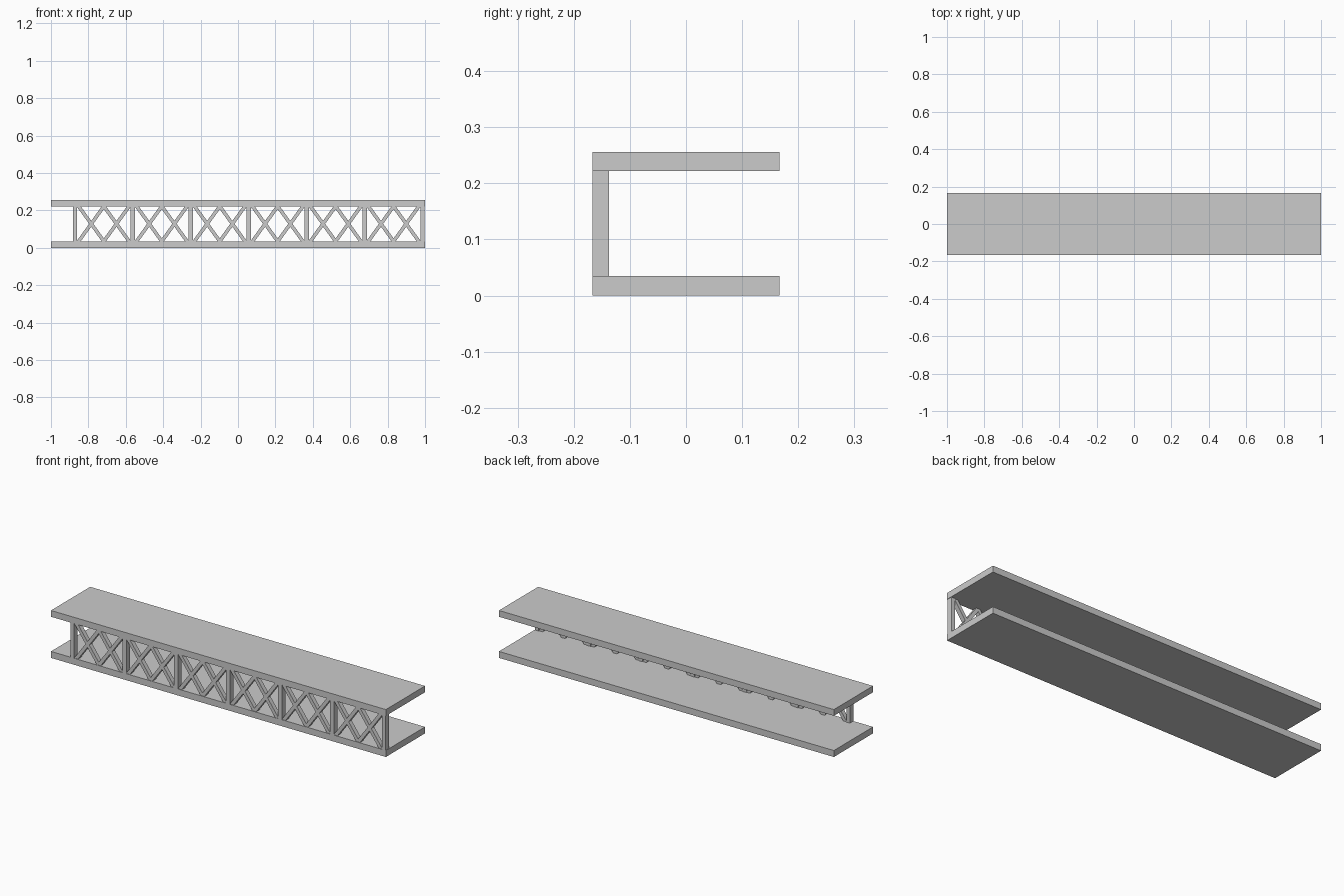
import bpy, bmesh

if "Cube" in bpy.data.objects:
    bpy.data.objects.remove(bpy.data.objects["Cube"])

FRONT, BACK = -0.167, -0.137      # depth range of the lattice side
Z0, Z1 = 0.035, 0.222             # gap between the two decks


def prism(name, profile, y0, y1):
    """Extrude an x-z outline from y0 to y1."""
    bm = bmesh.new()
    face = bm.faces.new([bm.verts.new((x, y0, z)) for x, z in profile])
    new = bmesh.ops.extrude_face_region(bm, geom=[face])["geom"]
    verts = [v for v in new if isinstance(v, bmesh.types.BMVert)]
    bmesh.ops.translate(bm, verts=verts, vec=(0, y1 - y0, 0))
    bmesh.ops.recalc_face_normals(bm, faces=bm.faces)
    mesh = bpy.data.meshes.new(name)
    bm.to_mesh(mesh)
    bm.free()
    obj = bpy.data.objects.new(name, mesh)
    bpy.context.collection.objects.link(obj)
    return obj


def slab(name, x0, x1, z0, z1, y0, y1):
    return prism(name, [(x0, z0), (x1, z0), (x1, z1), (x0, z1)], y0, y1)


def brace(name, xa, xb, w=0.023):
    """Slanted bar from xa at the bottom deck to xb at the top deck."""
    h = w / 2
    return prism(name, [(xa - h, Z0), (xa + h, Z0), (xb + h, Z1), (xb - h, Z1)],
                 FRONT + 0.003, BACK - 0.003)


# Lower and upper decks
slab("lower_deck", -1, 1, 0, Z0, -0.167, 0.167)
slab("upper_deck", -1, 1, Z1, 0.256, -0.167, 0.167)

# Upright posts
start, pitch, bays = -0.872, 0.3098, 6
for i in range(bays + 1):
    x = start + i * pitch
    half = 0.0105 if i in (0, bays) else 0.012
    slab(f"post_{i}", x - half, x + half, Z0, Z1, FRONT, BACK)

# Two crossed braces side by side in every bay
for i in range(bays):
    left = start + i * pitch + 0.02
    half_bay = (pitch - 0.04) / 2
    for j in range(2):
        a = left + j * half_bay
        b = a + half_bay
        brace(f"brace_rising_{i}_{j}", a, b)
        brace(f"brace_falling_{i}_{j}", b, a)
